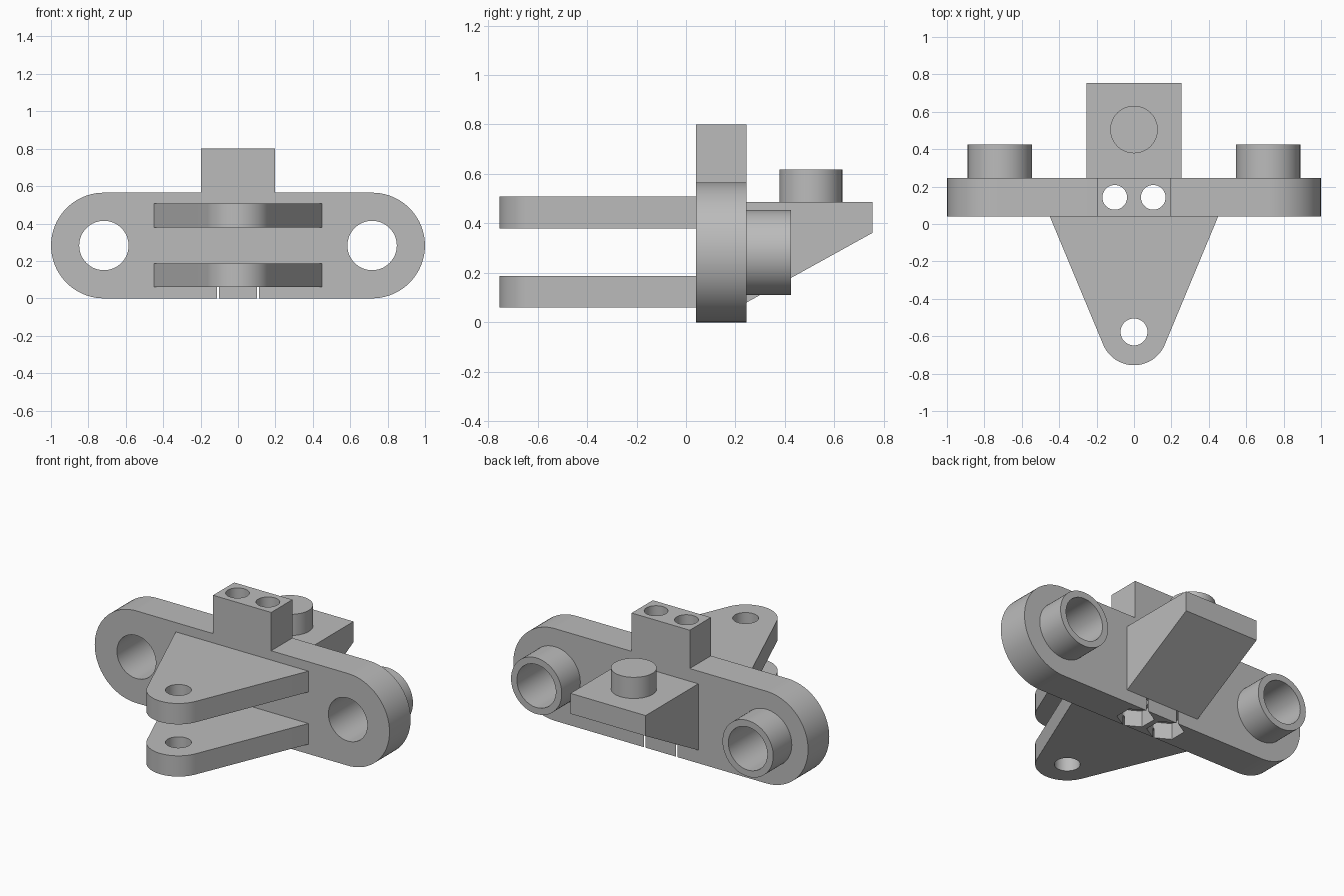
import bpy, bmesh
from math import sin, cos, pi, radians
from mathutils import Vector

cube = bpy.data.objects.get("Cube")
if cube:
    bpy.data.objects.remove(cube, do_unlink=True)

# One plain grey for the whole bracket
grey = bpy.data.materials.new("plain_grey")
grey.use_nodes = True
colour = (0.5, 0.5, 0.5, 1)
grey.diffuse_color = colour
grey.node_tree.nodes["Principled BSDF"].inputs["Base Color"].default_value = colour

# Where a profile point (u, v) at depth d lands for each extrusion axis
PLACE = {
    "x": lambda u, v, d: Vector((d, u, v)),
    "y": lambda u, v, d: Vector((u, d, v)),
    "z": lambda u, v, d: Vector((u, v, d)),
}


def arc(cu, cv, r, start, end, steps):
    """Points on an arc, angles in degrees."""
    angles = [radians(start + (end - start) * i / steps) for i in range(steps + 1)]
    return [(cu + r * cos(a), cv + r * sin(a)) for a in angles]


def circle(cu, cv, r, sides=64, start=0):
    return arc(cu, cv, r, start, start + 360, sides)[:-1]


def prism(name, profile, axis, near, far):
    """Extrude a closed profile along an axis."""
    bm = bmesh.new()
    place = PLACE[axis]
    face = bm.faces.new([bm.verts.new(place(u, v, near)) for u, v in profile])
    moved = bmesh.ops.extrude_face_region(bm, geom=[face])["geom"]
    bmesh.ops.translate(bm, vec=place(0, 0, far - near),
                        verts=[g for g in moved if isinstance(g, bmesh.types.BMVert)])
    bmesh.ops.recalc_face_normals(bm, faces=bm.faces)
    mesh = bpy.data.meshes.new(name)
    bm.to_mesh(mesh)
    bm.free()
    mesh.materials.append(grey)
    obj = bpy.data.objects.new(name, mesh)
    bpy.context.collection.objects.link(obj)
    return obj


def finish(obj, cutters=()):
    """Cut the holes, then smooth the round faces."""
    bpy.ops.object.select_all(action="DESELECT")
    obj.select_set(True)
    bpy.context.view_layer.objects.active = obj
    for cutter in cutters:
        cutter.hide_render = True
        mod = obj.modifiers.new("hole", "BOOLEAN")
        mod.operation = "DIFFERENCE"
        mod.solver = "EXACT"
        mod.object = cutter
        bpy.ops.object.modifier_apply(modifier=mod.name)
        bpy.data.objects.remove(cutter, do_unlink=True)
    bpy.ops.object.shade_smooth_by_angle(angle=radians(30))


FRONT, BACK = 0.04, 0.245
MID = (FRONT + BACK) / 2
PIN_X, RADIUS, PIN_HOLE = 0.717, 0.2825, 0.132
SIDES = (("left", 1), ("right", -1))

# Round-ended plate with the raised clamp block in one outline
outline = (arc(PIN_X, RADIUS, RADIUS, -90, 90, 40)
           + [(0.197, 2 * RADIUS), (0.197, 0.8), (-0.197, 0.8), (-0.197, 2 * RADIUS)]
           + arc(-PIN_X, RADIUS, RADIUS, 90, 270, 40))
plate = prism("plate_and_block", outline, "y", FRONT, BACK)
cutters = []
for side, s in SIDES:
    cutters += [
        prism("pin_cutter", circle(s * PIN_X, RADIUS, PIN_HOLE), "y", -0.1, 0.6),
        prism("bolt_cutter", circle(s * 0.103, MID, 0.066, 48), "z", -0.1, 1),
        prism("nut_cutter", circle(s * 0.108, MID, 0.1055, 6, 30), "z", -0.1, 0.1),
    ]
finish(plate, cutters)

# Tubular bosses behind the pin holes
for side, s in SIDES:
    boss = prism(side + "_boss", circle(s * PIN_X, RADIUS, 0.172), "y", BACK, 0.425)
    finish(boss, [prism("pin_cutter", circle(s * PIN_X, RADIUS, PIN_HOLE), "y", -0.1, 0.6)])

# Pair of tapered arms with rounded tips
TIP_Y = -0.577
for name, low, high in (("lower_arm", 0.06, 0.187), ("upper_arm", 0.38, 0.508)):
    taper = [(0.45, FRONT), (-0.45, FRONT)] + arc(0, TIP_Y, 0.178, 202.7, 337.3, 40)
    arm = prism(name, taper, "z", low, high)
    finish(arm, [prism("tip_cutter", circle(0, TIP_Y, 0.072, 48), "z", -0.1, 1)])

# Rear wedge shelf and its round peg
wedge = prism("rear_wedge", [(BACK, 0.08), (0.755, 0.362), (0.755, 0.487), (BACK, 0.487)],
              "x", -0.255, 0.255)
finish(wedge)
finish(prism("shelf_peg", circle(0, 0.505, 0.127), "z", 0.487, 0.617))
